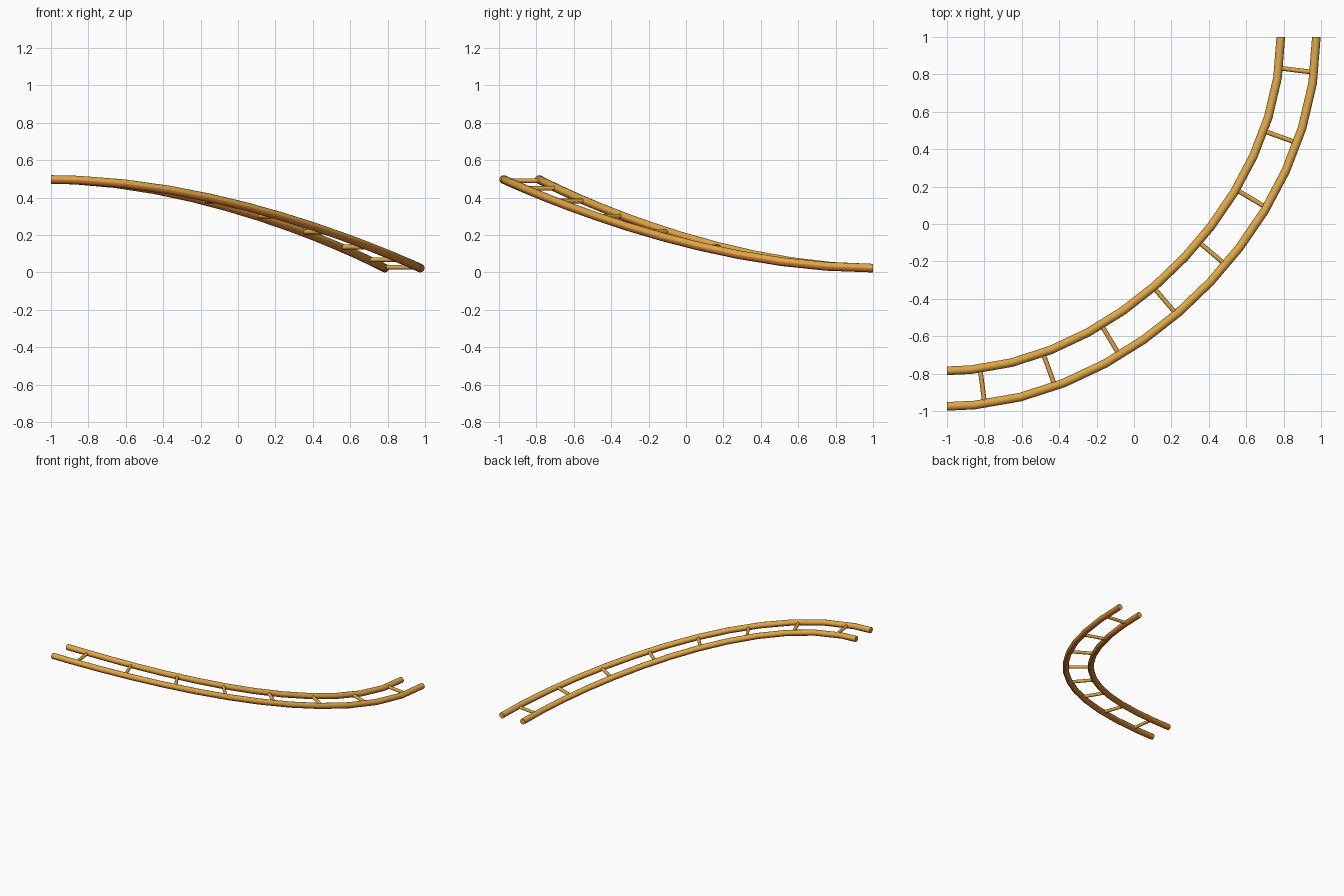
import bpy, bmesh, math
from mathutils import Vector

if "Cube" in bpy.data.objects:
    bpy.data.objects.remove(bpy.data.objects["Cube"])


def material(name, rgb):
    m = bpy.data.materials.new(name)
    m.diffuse_color = (*rgb, 1)
    m.use_nodes = True
    m.node_tree.nodes["Principled BSDF"].inputs["Base Color"].default_value = m.diffuse_color
    return m


gold = material("golden wood", (0.73, 0.385, 0.06))
brown = material("orange brown underside", (0.70, 0.23, 0.035))

# centre path: a quarter bend that eases down from high to low
HIGH, LOW, MID, GAUGE = 0.497, 0.023, 0.88, 0.095
A, D = Vector((-1, -MID, HIGH)), Vector((MID, 1, LOW))
H = (1 + MID) / 2
B, C = A + Vector((H, 0, 0)), D - Vector((0, H, 0))


def path(s):
    """Point, tangent and level sideways direction at a share of the length."""
    t = s + 0.007 * math.sin(2 * math.pi * s)
    u = 1 - t
    p = A * u**3 + B * 3 * u * u * t + C * 3 * u * t * t + D * t**3
    d = ((B - A) * u * u + (C - B) * 2 * u * t + (D - C) * t * t).normalized()
    return p, d, Vector((d.y, -d.x, 0)).normalized()


def tube(name, rings, radius, sides, underside=False):
    """Capped round tube; rings are (centre, side axis, up axis)."""
    bm = bmesh.new()
    loops = []
    for c, side, up in rings:
        loops.append([bm.verts.new(c + radius * (side * math.cos(a) + up * math.sin(a)))
                      for a in (2 * math.pi * i / sides for i in range(sides))])
    for l0, l1 in zip(loops, loops[1:]):
        for i in range(sides):
            j = (i + 1) % sides
            f = bm.faces.new((l0[i], l0[j], l1[j], l1[i]))
            # lower half of the rails is brown
            if underside and i >= sides // 2:
                f.material_index = 1
    bm.faces.new(loops[0])
    bm.faces.new(loops[-1])
    bmesh.ops.recalc_face_normals(bm, faces=bm.faces)
    me = bpy.data.meshes.new(name)
    bm.to_mesh(me)
    bm.free()
    me.materials.append(gold)
    me.materials.append(brown)
    ob = bpy.data.objects.new(name, me)
    bpy.context.collection.objects.link(ob)
    bpy.ops.object.select_all(action='DESELECT')
    ob.select_set(True)
    bpy.context.view_layer.objects.active = ob
    bpy.ops.object.shade_smooth_by_angle(angle=math.radians(50))


# two rails; the first segment is shorter than the rest
stations = [0.0] + [0.047 + 0.953 * i / 12 for i in range(13)]
for name, off in (("outer_rail", GAUGE), ("inner_rail", -GAUGE)):
    rings = []
    for s in stations:
        p, d, side = path(s)
        rings.append((p + side * off, side, side.cross(d)))
    tube(name, rings, 0.023, 12, True)

# eight level cross bars
for i in range(8):
    p, d, side = path((i + 0.5) / 8 + 0.002)
    up = side.cross(d)
    tube(f"cross_bar_{i + 1}", [(p + side * k * GAUGE, d, up) for k in (-1, 1)], 0.0125, 10)
